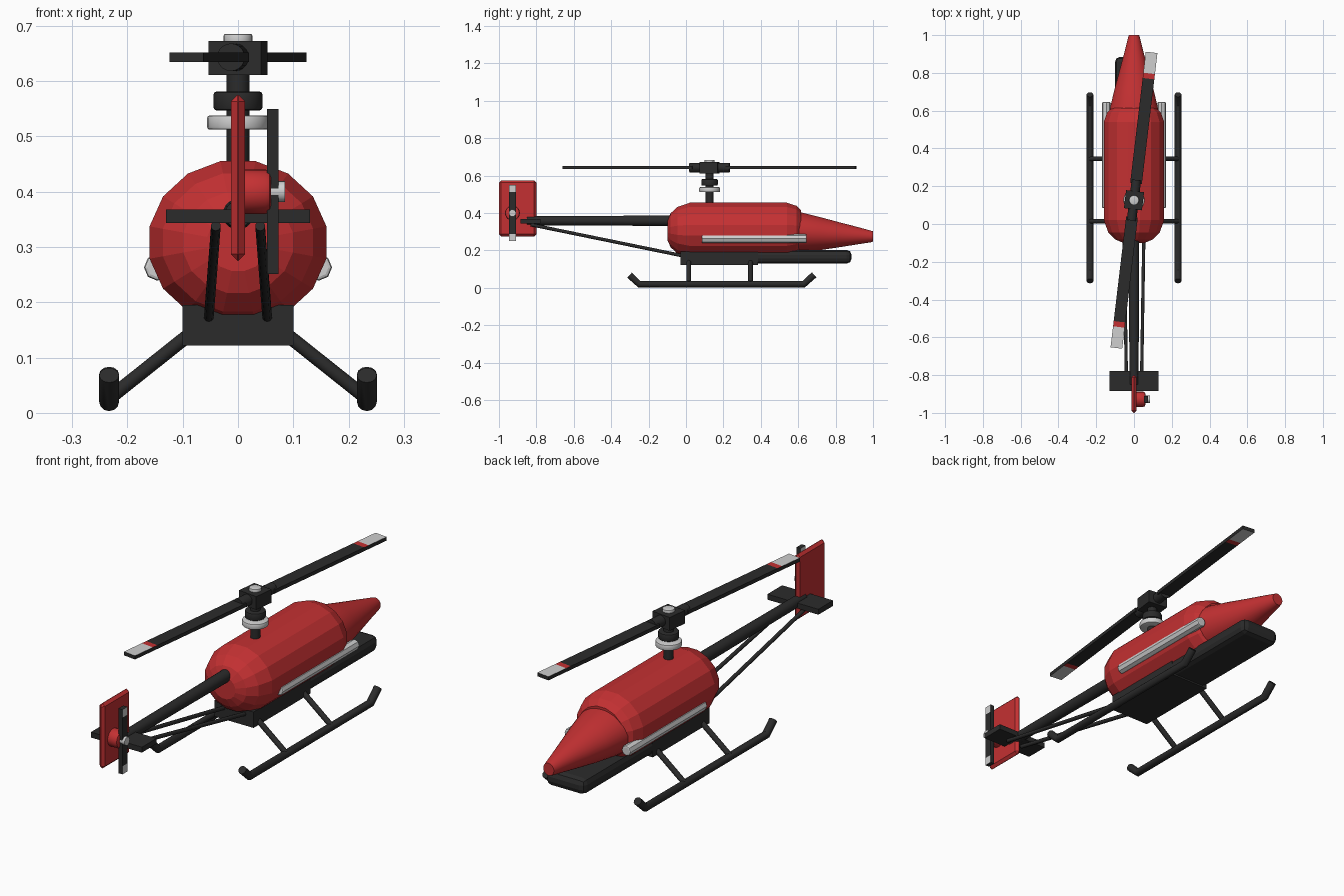
import bpy, bmesh, math
from mathutils import Vector, Matrix

if "Cube" in bpy.data.objects:
    bpy.data.objects.remove(bpy.data.objects["Cube"])


def material(name, rgb):
    m = bpy.data.materials.new(name)
    m.diffuse_color = (*rgb, 1)
    m.use_nodes = True
    m.node_tree.nodes["Principled BSDF"].inputs["Base Color"].default_value = m.diffuse_color
    return m


RED = material("red paint", (0.55, 0.03, 0.032))
BLACK = material("black plastic", (0.024, 0.024, 0.024))
SILVER = material("light silver", (0.62, 0.62, 0.62))


def finish(name, bm, mats, smooth=False):
    bmesh.ops.recalc_face_normals(bm, faces=bm.faces)
    me = bpy.data.meshes.new(name)
    bm.to_mesh(me)
    bm.free()
    for m in mats:
        me.materials.append(m)
    ob = bpy.data.objects.new(name, me)
    bpy.context.collection.objects.link(ob)
    if smooth:
        bpy.ops.object.select_all(action='DESELECT')
        ob.select_set(True)
        bpy.context.view_layer.objects.active = ob
        bpy.ops.object.shade_smooth_by_angle(angle=math.radians(40))
    return ob


def box(name, lo, hi, mat, bevel=0, segments=1):
    lo, hi = Vector(lo), Vector(hi)
    bm = bmesh.new()
    bmesh.ops.create_cube(bm, size=1)
    for v in bm.verts:
        v.co = (lo + hi) / 2 + v.co * (hi - lo)
    if bevel:
        bmesh.ops.bevel(bm, geom=bm.edges[:], offset=bevel, segments=segments,
                        profile=0.5, affect='EDGES')
    return finish(name, bm, [mat])


def rod(name, a, b, r1, mat, r2=None, sides=20, smooth=True, bevel=0):
    a, b = Vector(a), Vector(b)
    bm = bmesh.new()
    bmesh.ops.create_cone(bm, cap_ends=True, segments=sides, radius1=r1,
                          radius2=r1 if r2 is None else r2, depth=(b - a).length)
    if bevel:
        rims = [e for e in bm.edges if any(len(f.verts) > 4 for f in e.link_faces)]
        bmesh.ops.bevel(bm, geom=rims, offset=bevel, segments=2, profile=0.5, affect='EDGES')
    turn = (b - a).to_track_quat('Z', 'Y').to_matrix().to_4x4()
    bm.transform(Matrix.Translation((a + b) / 2) @ turn)
    return finish(name, bm, [mat], smooth)


def loft(name, rings, sides, mat, smooth=False):
    """Elliptical rings along y: (y, centre z, half width, half height)."""
    bm = bmesh.new()
    loops = []
    for y, z, rx, rz in rings:
        angles = [(i + 0.5) * math.tau / sides for i in range(sides)]
        loops.append([bm.verts.new((rx * math.cos(t), y, z + rz * math.sin(t))) for t in angles])
    for p, q in zip(loops, loops[1:]):
        for i in range(sides):
            j = (i + 1) % sides
            bm.faces.new((p[i], p[j], q[j], q[i]))
    bm.faces.new(loops[0])
    bm.faces.new(loops[-1])
    return finish(name, bm, [mat], smooth)


def tube(name, points, radius, mat):
    """Bent tube with mitred corners."""
    cu = bpy.data.curves.new(name, 'CURVE')
    cu.dimensions = '3D'
    cu.bevel_depth, cu.bevel_resolution, cu.use_fill_caps = radius, 4, True
    sp = cu.splines.new('POLY')
    sp.points.add(len(points) - 1)
    for p, co in zip(sp.points, points):
        p.co = (*co, 1)
    tmp = bpy.data.objects.new(name + "_path", cu)
    bpy.context.collection.objects.link(tmp)
    bm = bmesh.new()
    me = bpy.data.meshes.new_from_object(tmp.evaluated_get(bpy.context.evaluated_depsgraph_get()))
    bm.from_mesh(me)
    bpy.data.objects.remove(tmp)
    bpy.data.meshes.remove(me)
    bmesh.ops.remove_doubles(bm, verts=bm.verts, dist=1e-5)
    for f in bm.faces:
        f.material_index = 0
    return finish(name, bm, [mat], True)


def blade(name, start, end, width, thick, bands, matrix):
    """Blade along local y; bands = (start distance, material index) on the broad faces."""
    bm = bmesh.new()
    bmesh.ops.create_cube(bm, size=1)
    for v in bm.verts:
        v.co = Vector((v.co.x * width, (start + end) / 2 + v.co.y * (end - start), v.co.z * thick))
    for d, _ in bands:
        bmesh.ops.bisect_plane(bm, geom=bm.verts[:] + bm.edges[:] + bm.faces[:],
                               plane_co=(0, d, 0), plane_no=(0, 1, 0))
    bm.normal_update()
    for f in bm.faces:
        if abs(f.normal.z) > 0.5:
            for d, idx in bands:
                if f.calc_center_median().y > d:
                    f.material_index = idx
    bm.transform(matrix)
    return finish(name, bm, [BLACK, RED, SILVER])


# Faceted fuselage and smooth tapered nose
CZ, W, H = 0.308, 0.163, 0.15
profile = [(-0.10, 0.35), (-0.082, 0.62), (-0.045, 0.85), (0.02, 1.0),
           (0.54, 1.0), (0.59, 0.89), (0.615, 0.72)]
loft("fuselage", [(y, CZ, W * s, H * s) for y, s in profile], 16, RED)
loft("nose_cone", [(0.58, 0.298, 0.132, 0.11), (0.62, 0.297, 0.126, 0.106),
                   (0.72, 0.290, 0.102, 0.088), (0.82, 0.284, 0.075, 0.067),
                   (0.92, 0.279, 0.048, 0.046), (0.985, 0.275, 0.032, 0.032),
                   (1.0, 0.275, 0.027, 0.028)], 32, RED, True)

# Belly tray and front battery pod
box("belly_tray", (-0.1, -0.03, 0.122), (0.1, 0.385, 0.195), BLACK)
box("front_pod", (-0.1, 0.2, 0.13), (0.1, 0.885, 0.203), BLACK, 0.026, 2)

# Landing gear and side bars, mirrored
for s, side in ((-1, "left"), (1, "right")):
    tube(f"{side}_skid", [(s * 0.233, y, z) for y, z in
         ((-0.302, 0.068), (-0.25, 0.02), (0.63, 0.02), (0.685, 0.07))], 0.018, BLACK)
    for y, place in ((0.015, "rear"), (0.345, "front")):
        rod(f"{side}_{place}_skid_strut", (s * 0.09, y, 0.14), (s * 0.232, y, 0.027),
            0.0125, BLACK, sides=12)
    rod(f"{side}_side_bar", (s * 0.146, 0.085, 0.263), (s * 0.146, 0.645, 0.263),
        0.024, SILVER, sides=8, smooth=False, bevel=0.006)
    rod(f"{side}_tail_brace", (s * 0.04, -0.83, 0.338), (s * 0.053, -0.01, 0.17),
        0.009, BLACK, sides=10)

# Tail boom, fin and stabilizer
rod("tail_boom", (0, -0.85, 0.359), (0, -0.06, 0.359), 0.024, BLACK, r2=0.028)
box("tail_fin", (-0.013, -1.0, 0.275), (0.013, -0.8, 0.575), RED, 0.012)
box("stabilizer", (-0.13, -0.885, 0.343), (0.13, -0.778, 0.368), BLACK)

# Tail rotor on the right side
TY, TZ = -0.928, 0.4
rod("tail_gearbox", (0.0, TY, TZ), (0.06, TY, TZ), 0.04, RED, bevel=0.01)
rod("tail_rotor_cap", (0.055, TY, TZ), (0.085, TY, TZ), 0.019, SILVER)
for k, part in ((0, "upper"), (1, "lower")):
    m = (Matrix.Translation((0.063, TY, TZ)) @ Matrix.Rotation(k * math.pi, 4, 'X')
         @ Matrix.Rotation(math.pi / 2, 4, 'X') @ Matrix.Rotation(math.pi / 2, 4, 'Y'))
    blade(f"{part}_tail_blade", 0.0, 0.149, 0.036, 0.021, [(0.112, 2)], m)

# Main mast stack
MY = 0.126
for name, z0, z1, r, mat, bev in (("mast", 0.42, 0.62, 0.021, BLACK, 0),
                                  ("swash_ring", 0.512, 0.538, 0.056, SILVER, 0.005),
                                  ("mast_collar", 0.547, 0.581, 0.044, BLACK, 0.005),
                                  ("hub_cap", 0.665, 0.685, 0.026, SILVER, 0.003)):
    rod(name, (0, MY, z0), (0, MY, z1), r, mat, sides=24, bevel=bev)

# Rotor head, blade grips and the two main blades
spin = Matrix.Translation((0, MY, 0.643)) @ Matrix.Rotation(math.radians(-6.8), 4, 'Z')
hub = box("rotor_hub", (-0.048, -0.048, -0.032), (0.048, 0.048, 0.029), BLACK)
hub.data.transform(spin)
grip = rod("blade_grips", (0, -0.108, 0), (0, 0.108, 0), 0.025, BLACK)
grip.data.transform(spin)
for k, part in ((0, "front"), (1, "rear")):
    blade(f"{part}_main_blade", 0.09, 0.788, 0.062, 0.017, [(0.648, 1), (0.676, 2)],
          spin @ Matrix.Rotation(k * math.pi, 4, 'Z'))
